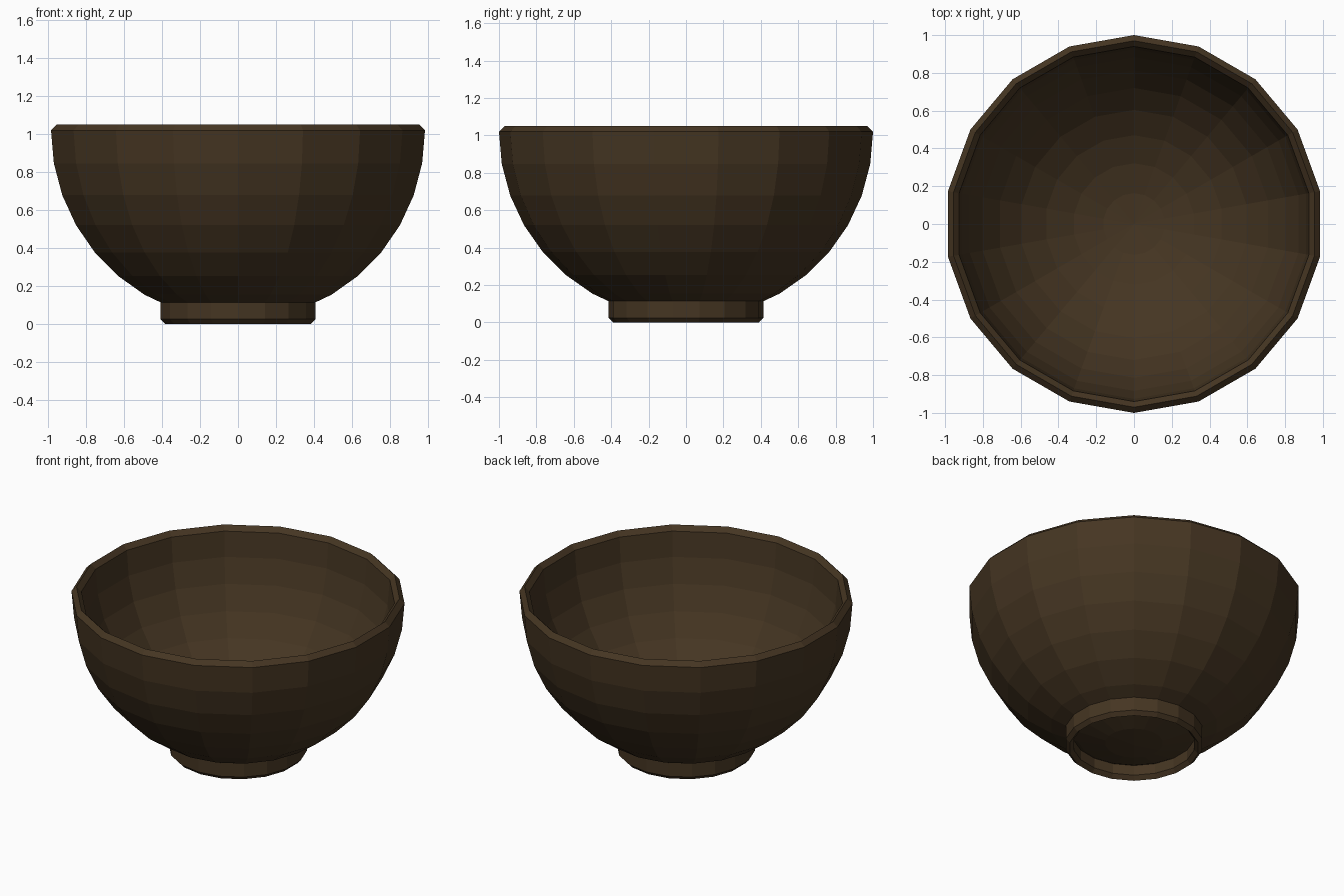
import bpy
import bmesh
from math import sin, cos, radians, pi

if "Cube" in bpy.data.objects:
    bpy.data.objects.remove(bpy.data.objects["Cube"])

SIDES = 18
CENTRE_Z = 1.02          # height of the hemisphere centre
OUTER, INNER = 1.0, 0.94

wood = bpy.data.materials.new("dark_wood")
wood.diffuse_color = (0.06, 0.036, 0.016, 1)
wood.use_nodes = True
wood.node_tree.nodes["Principled BSDF"].inputs["Base Color"].default_value = wood.diffuse_color


def lathe(name, profile, closed):
    """Turn a list of (radius, z) points around z; radius 0 makes a pole."""
    bm = bmesh.new()
    rings = []
    for r, z in profile:
        if r < 1e-6:
            rings.append([bm.verts.new((0, 0, z))] * SIDES)
        else:
            angles = [pi / 2 + 2 * pi * k / SIDES for k in range(SIDES)]
            rings.append([bm.verts.new((r * cos(a), r * sin(a), z)) for a in angles])
    pairs = list(zip(rings, rings[1:]))
    if closed:
        pairs.append((rings[-1], rings[0]))
    for a, b in pairs:
        for k in range(SIDES):
            n = (k + 1) % SIDES
            corners = list(dict.fromkeys((a[k], a[n], b[n], b[k])))
            bm.faces.new(corners)
    bmesh.ops.recalc_face_normals(bm, faces=bm.faces)
    mesh = bpy.data.meshes.new(name)
    bm.to_mesh(mesh)
    bm.free()
    mesh.materials.append(wood)
    obj = bpy.data.objects.new(name, mesh)
    bpy.context.collection.objects.link(obj)
    return obj


def arc(radius):
    """Quarter circle from the bottom pole up to the rim."""
    return [(radius * sin(radians(t)), CENTRE_Z - radius * cos(radians(t)))
            for t in range(0, 91, 10)]


# Bowl: outer hemisphere, ridged rim, inner hemisphere
lathe("bowl", arc(OUTER) + [(0.97, 1.05)] + arc(INNER)[::-1], closed=False)

# Foot: hollow ring with a ridged lower edge, its top buried in the bowl wall
lathe("foot_ring", [(0.414, 0.13), (0.414, 0.025), (0.39, 0.0),
                    (0.366, 0.025), (0.366, 0.11)], closed=True)
